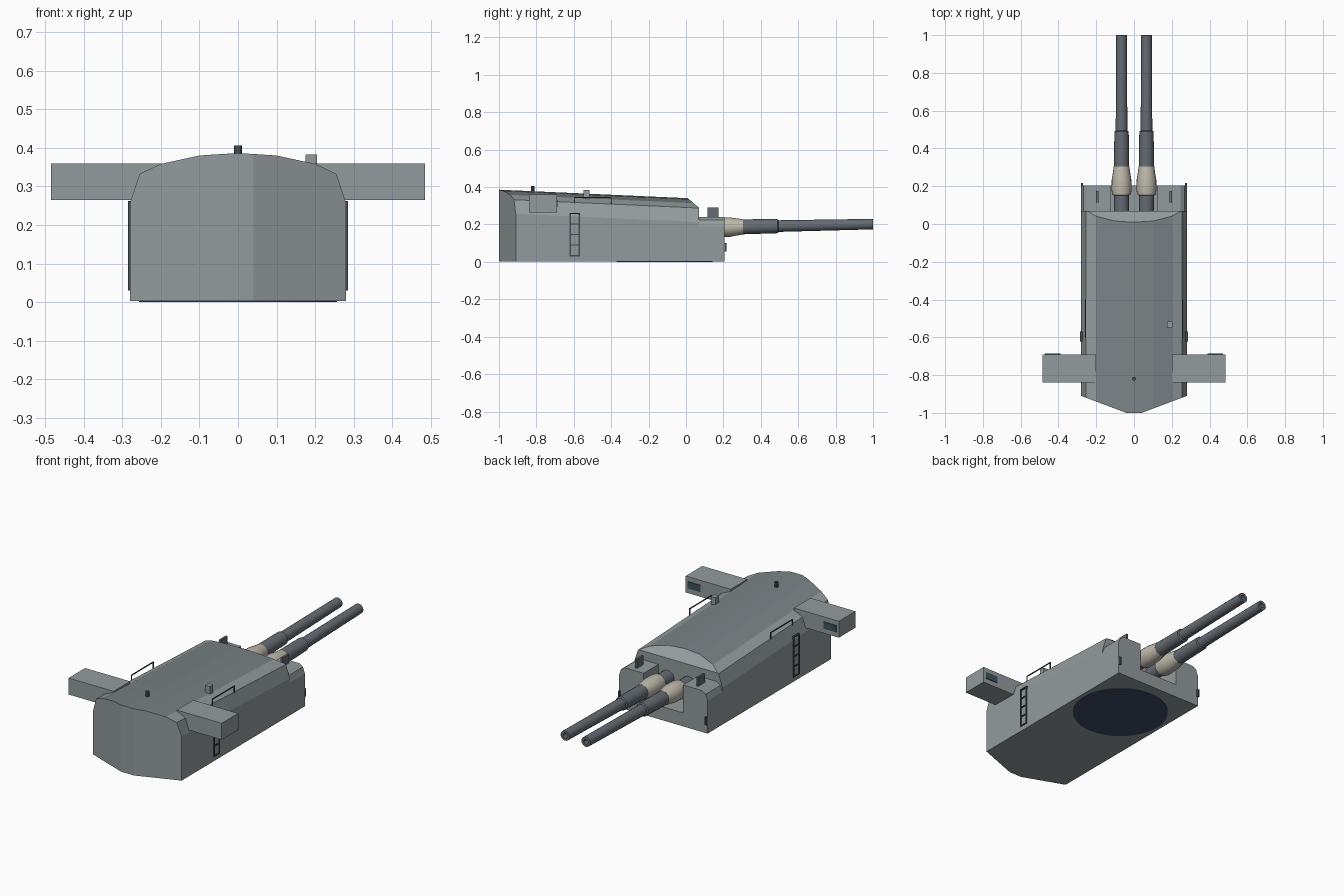
import bpy, bmesh, math
from mathutils import Vector, Matrix

if "Cube" in bpy.data.objects:
    bpy.data.objects.remove(bpy.data.objects["Cube"])


def mat(name, r, g, b):
    m = bpy.data.materials.new(name)
    m.diffuse_color = (r, g, b, 1)
    m.use_nodes = True
    m.node_tree.nodes["Principled BSDF"].inputs["Base Color"].default_value = m.diffuse_color
    return m


HULL = mat("hull_grey", 0.29, 0.33, 0.335)
ROOF = mat("roof_grey", 0.19, 0.225, 0.235)
STEEL = mat("gun_steel", 0.13, 0.15, 0.17)
CANVAS = mat("canvas", 0.52, 0.49, 0.41)
DARK = mat("dark_metal", 0.06, 0.07, 0.08)
GLASS = mat("glass", 0.04, 0.09, 0.11)
NAVY = mat("ring_navy", 0.05, 0.07, 0.14)


def finish(bm, name, *mats):
    bmesh.ops.recalc_face_normals(bm, faces=bm.faces)
    me = bpy.data.meshes.new(name)
    bm.to_mesh(me)
    bm.free()
    ob = bpy.data.objects.new(name, me)
    bpy.context.collection.objects.link(ob)
    for m in mats:
        me.materials.append(m)
    return ob


def add_box(bm, x, y, z):
    c = [(a[0] + a[1]) / 2 for a in (x, y, z)]
    d = [abs(a[1] - a[0]) for a in (x, y, z)]
    bmesh.ops.create_cube(bm, size=1, matrix=Matrix.Translation(c) @ Matrix.Diagonal((*d, 1)))


def boxes(name, m, *items):
    bm = bmesh.new()
    for it in items:
        add_box(bm, *it)
    return finish(bm, name, m)


def cylinder(name, m, r, z0, z1, x, y, n):
    bm = bmesh.new()
    bmesh.ops.create_cone(bm, cap_ends=True, segments=n, radius1=r, radius2=r, depth=z1 - z0,
                          matrix=Matrix.Translation((x, y, (z0 + z1) / 2)))
    return finish(bm, name, m)


def smooth(ob):
    bpy.ops.object.select_all(action='DESELECT')
    ob.select_set(True)
    bpy.context.view_layer.objects.active = ob
    bpy.ops.object.shade_smooth_by_angle(angle=math.radians(30))


def lathe_y(name, m, prof, origin, tilt, n=20):
    # Profile of (distance along barrel, radius) spun round the barrel axis
    bm = bmesh.new()
    vs = [bm.verts.new((r, y, 0)) for y, r in prof]
    es = [bm.edges.new(p) for p in zip(vs, vs[1:])]
    bmesh.ops.spin(bm, geom=vs + es, cent=(0, 0, 0), axis=(0, 1, 0), angle=math.tau,
                   steps=n, use_duplicate=False)
    bmesh.ops.remove_doubles(bm, verts=bm.verts, dist=1e-5)
    bmesh.ops.transform(bm, matrix=Matrix.Translation(origin) @ Matrix.Rotation(tilt, 4, 'X'),
                        verts=bm.verts)
    ob = finish(bm, name, m)
    smooth(ob)
    return ob


# Gunhouse: a block trimmed by sloping planes
bm = bmesh.new()
add_box(bm, (-0.28, 0.28), (-1, 0.07), (0.003, 0.45))
cuts = [((0, 0.01, 0.34), (0, 0.05, 0.06))]
for s in (-1, 1):
    cuts.append(((s * 0.04, -1, 0), (s * 0.09, -0.24, 0)))
    for (x0, z0), (x1, z1) in (((0.28, 0.26), (0.255, 0.335)), ((0.255, 0.335), (0.2, 0.36)),
                               ((0.2, 0.36), (0.1, 0.38)), ((0.1, 0.38), (0, 0.385))):
        cuts.append(((s * x0, -0.98, z0), (s * (z1 - z0), 0.045 * (x0 - x1), x0 - x1)))
for co, no in cuts:
    res = bmesh.ops.bisect_plane(bm, geom=bm.verts[:] + bm.edges[:] + bm.faces[:], dist=1e-5,
                                 plane_co=co, plane_no=Vector(no).normalized(), clear_outer=True)
    edges = [e for e in res['geom_cut'] if isinstance(e, bmesh.types.BMEdge)]
    if edges:
        bmesh.ops.holes_fill(bm, edges=edges, sides=0)
bmesh.ops.recalc_face_normals(bm, faces=bm.faces)
bm.normal_update()
for f in bm.faces:
    f.material_index = 1 if f.normal.z > 0.95 else 0
finish(bm, "gunhouse", HULL, ROOF)

# Front shield: U-shaped section with a recess for the guns
half = [(0.125, 0.08), (0.125, 0.24), (0.245, 0.24), (0.268, 0.225), (0.28, 0.19), (0.28, 0.003)]
section = half + [(-x, z) for x, z in reversed(half)]
bm = bmesh.new()
face = bm.faces.new([bm.verts.new((x, 0.06, z)) for x, z in section])
ext = bmesh.ops.extrude_face_region(bm, geom=[face])
bmesh.ops.translate(bm, vec=(0, 0.145, 0), verts=[v for v in ext['geom'] if isinstance(v, bmesh.types.BMVert)])
finish(bm, "front_shield", HULL)

# Turntable ring under the floor
cylinder("base_ring", NAVY, 0.257, 0, 0.01, 0, -0.115, 48)

# Guns: barrel and canvas boot
tilt = math.radians(1.2)
for s, side in ((-1, "left"), (1, "right")):
    at = (s * 0.066, 0, 0.181)
    lathe_y(side + "_barrel", STEEL,
            [(0.06, 0), (0.06, 0.04), (0.3, 0.04), (0.49, 0.038), (0.495, 0.031), (1, 0.028),
             (1, 0.014), (0.93, 0.014), (0.93, 0)], at, tilt)
    lathe_y(side + "_gun_boot", CANVAS,
            [(0.15, 0.038), (0.155, 0.049), (0.18, 0.053), (0.235, 0.052), (0.27, 0.046),
             (0.305, 0.041), (0.305, 0.036)], at, tilt)

# Fittings repeated on both sides
for s, side in ((-1, "left"), (1, "right")):
    boxes(side + "_rangefinder_arm", HULL, ((s * 0.2, s * 0.485), (-0.84, -0.69), (0.265, 0.359)))
    boxes(side + "_rangefinder_window", GLASS, ((s * 0.39, s * 0.47), (-0.70, -0.686), (0.293, 0.332)))
    x = (s * 0.272, s * 0.285)
    stiles = [(x, (y, y + 0.006), (0.03, 0.262)) for y in (-0.622, -0.574)]
    rungs = [(x, (-0.622, -0.568), (z, z + 0.006)) for z in (0.03, 0.087, 0.144, 0.2, 0.256)]
    boxes(side + "_ladder", DARK, *stiles, *rungs)
    x = (s * 0.254, s * 0.259)
    posts = [(x, (y, y + 0.005), (0.305, 0.345)) for y in (-0.6, -0.402)]
    boxes(side + "_roof_rail", DARK, *posts, (x, (-0.6, -0.397), (0.341, 0.346)))
    boxes(side + "_front_sight", STEEL, ((s * 0.188, s * 0.2), (0.115, 0.175), (0.235, 0.291)))
    boxes(side + "_corner_bracket", DARK, ((s * 0.27, s * 0.28), (0.2, 0.217), (0.055, 0.1)))

# Roof fittings
boxes("roof_vent_box", HULL, ((0.175, 0.205), (-0.547, -0.517), (0.32, 0.383)))
smooth(cylinder("roof_post", DARK, 0.01, 0.36, 0.406, 0, -0.82, 12))
